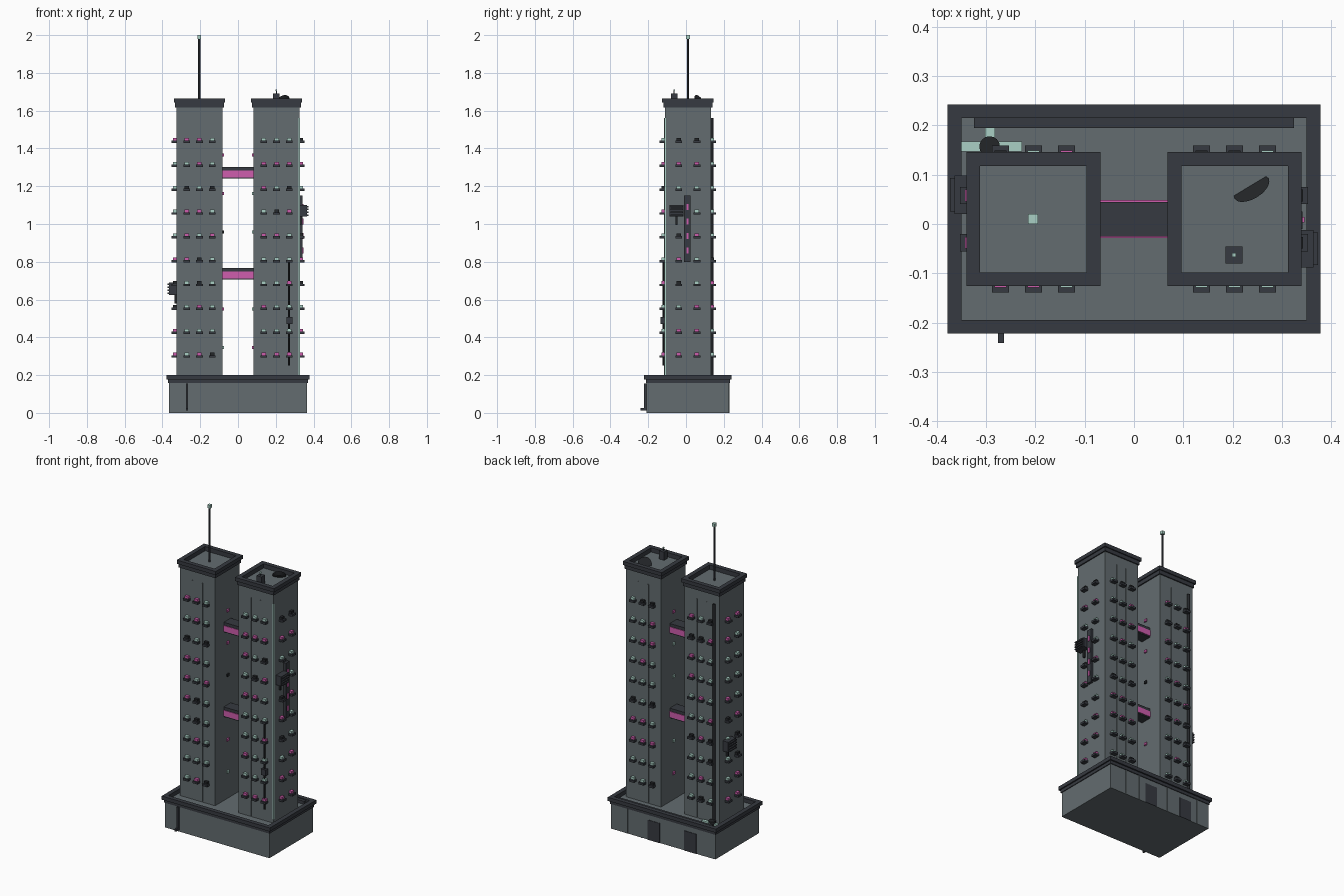
import bpy, bmesh, math, random
from mathutils import Matrix, Vector

if "Cube" in bpy.data.objects:
    bpy.data.objects.remove(bpy.data.objects["Cube"])

random.seed(4)
YC = 0.01            # depth centre of towers and podium
TX, H = 0.204, 0.122 # tower offset and half width


def mat(name, r, g, b):
    m = bpy.data.materials.new(name)
    m.diffuse_color = (r, g, b, 1)
    m.use_nodes = True
    m.node_tree.nodes["Principled BSDF"].inputs["Base Color"].default_value = m.diffuse_color
    return m


WALL = mat("slate wall", 0.125, 0.15, 0.16)
DARK = mat("charcoal trim", 0.037, 0.042, 0.052)
BLACK = mat("near black metal", 0.017, 0.019, 0.022)
PINK = mat("pink glow", 0.62, 0.11, 0.42)
PALE = mat("pale mint glow", 0.40, 0.63, 0.56)


def finish(name, bm, m):
    bmesh.ops.recalc_face_normals(bm, faces=bm.faces)
    me = bpy.data.meshes.new(name)
    bm.to_mesh(me)
    bm.free()
    me.materials.append(m)
    ob = bpy.data.objects.new(name, me)
    bpy.context.collection.objects.link(ob)
    return ob


def boxes(name, m, spans):
    """Each span is (x0, x1, y0, y1, z0, z1)."""
    bm = bmesh.new()
    for x0, x1, y0, y1, z0, z1 in spans:
        c = Matrix.Translation(((x0 + x1) / 2, (y0 + y1) / 2, (z0 + z1) / 2))
        s = Matrix.Diagonal((x1 - x0, y1 - y0, z1 - z0, 1))
        bmesh.ops.create_cube(bm, size=1, matrix=c @ s)
    return finish(name, bm, m)


def rod(name, m, a, b, r, r2=None, n=12):
    a, b = Vector(a), Vector(b)
    bm = bmesh.new()
    mx = Matrix.Translation((a + b) / 2) @ (b - a).to_track_quat('Z', 'Y').to_matrix().to_4x4()
    bmesh.ops.create_cone(bm, cap_ends=True, segments=n, radius1=r,
                          radius2=r if r2 is None else r2, depth=(b - a).length, matrix=mx)
    return finish(name, bm, m)


def ring(name, cx, layers):
    """Parapet: layers of (outer hx, outer hy, inner hx, inner hy, z0, z1)."""
    spans = []
    for ox, oy, ix, iy, z0, z1 in layers:
        for s in (-1, 1):
            xs, ys = sorted((s * ix, s * ox)), sorted((s * iy, s * oy))
            spans.append((cx + xs[0], cx + xs[1], YC - oy, YC + oy, z0, z1))
            spans.append((cx - ix, cx + ix, YC + ys[0], YC + ys[1], z0, z1))
    boxes(name, DARK, spans)


# Podium with parapet, back doors and rear roof beam
boxes("podium", WALL, [(-0.365, 0.365, -0.208, 0.228, 0, 0.175)])
ring("podium_parapet", 0, [(0.37, 0.223, 0.35, 0.205, 0.158, 0.177),
                           (0.378, 0.232, 0.35, 0.205, 0.177, 0.2)])
boxes("back_doors", DARK, [(c - 0.042, c + 0.042, 0.225, 0.231, 0, 0.125) for c in (0.065, -0.19)])
boxes("podium_wall_ribs", WALL, [(c - 0.003, c + 0.003, 0.225, 0.231, 0, 0.158)
                                 for c in (-0.28, -0.06, 0.15, 0.25)])
boxes("rear_roof_beam", DARK, [(-0.325, 0.325, 0.195, 0.2155, 0.17, 0.195)])

# Downspout on the podium front
boxes("downspout", DARK, [(-0.276, -0.264, -0.222, -0.206, 0.02, 0.156),
                          (-0.276, -0.264, -0.241, -0.206, 0.012, 0.026)])

# Towers with parapets and thin vertical ribs
for side, cx in (("left", -TX), ("right", TX)):
    boxes(side + "_tower", WALL, [(cx - H, cx + H, YC - H, YC + H, 0.17, 1.638)])
    ring(side + "_tower_parapet", cx, [(0.129, 0.129, 0.108, 0.108, 1.618, 1.642),
                                       (0.136, 0.136, 0.108, 0.108, 1.642, 1.665)])
    boxes(side + "_tower_ribs", WALL,
          [(cx + o - 0.003, cx + o + 0.003, YC - H - 0.004, YC + H + 0.004, 0.18, 1.56)
           for o in (-0.034, 0.034)])

# Window trays with lit or unlit boxes on front, back and outer sides
trays, lit = [], {PINK: [], PALE: [], BLACK: []}


def window(cx, cy, z, dx, dy):
    """Tray and window box projecting from the wall point along (dx, dy)."""
    def span(half, out, z0, z1):
        if dx:
            x0, x1 = sorted((cx - dx * 0.003, cx + dx * out))
            return (x0, x1, cy - half, cy + half, z0, z1)
        y0, y1 = sorted((cy - dy * 0.003, cy + dy * out))
        return (cx - half, cx + half, y0, y1, z0, z1)
    trays.append(span(0.0175, 0.027, z - 0.01, z + 0.003))
    m = random.choice((PINK, PALE, PALE, BLACK, PINK))
    lit[m].append(span(0.012, 0.017, z + 0.003, z + 0.017))


for i in range(10):
    z = 0.302 + 0.1262 * i
    for s in (-1, 1):
        for o in (-0.067, 0, 0.067):
            window(s * TX + o, YC - H, z, 0, -1)
            window(s * TX + o, YC + H, z, 0, 1)
        for o in (-0.048, 0.048):
            window(s * (TX + H), YC + o, z, s, 0)

# Small lamps on the facing inner walls
for i in range(6):
    z = 0.345 + 0.204 * i
    for s in (-1, 1):
        x0, x1 = sorted((s * (TX - H + 0.002), s * (TX - H - 0.009)))
        m = random.choice((PINK, PALE, BLACK))
        lit[m].append((x0, x1, YC - 0.01, YC + 0.01, z - 0.008, z + 0.008))
boxes("window_trays", DARK, trays)
boxes("pink_windows", PINK, lit[PINK])
boxes("mint_windows", PALE, lit[PALE])
boxes("unlit_windows", BLACK, lit[BLACK])

# Sky bridges with glowing sides
for label, z in (("lower", 0.705), ("upper", 1.24)):
    boxes(label + "_bridge", DARK, [(-0.085, 0.085, YC - 0.035, YC + 0.035, z, z + 0.062)])
    boxes(label + "_bridge_glow", PINK,
          [(-0.084, 0.084, YC + s * 0.0365 - 0.002, YC + s * 0.0365 + 0.002, z + 0.007, z + 0.043)
           for s in (-1, 1)])

# Mast on the left roof
rod("mast", DARK, (-0.205, 0.01, 1.63), (-0.205, 0.01, 1.985), 0.006, n=8)
boxes("mast_beacon", PALE, [(-0.215, -0.195, 0, 0.02, 1.98, 2.0)])

# Roof hut with beacon and tilted dish on the right roof
boxes("roof_hut", DARK, [(0.186, 0.22, -0.08, -0.046, 1.63, 1.69)])
rod("hut_aerial", DARK, (0.203, -0.063, 1.69), (0.203, -0.063, 1.705), 0.003, n=6)
boxes("hut_beacon", PALE, [(0.199, 0.207, -0.067, -0.059, 1.703, 1.711)])
n = Vector((-0.5 * 0.87, 0.83 * 0.87, 0.5)).normalized()
c = Vector((0.241, 0.068, 1.646))
rod("dish", BLACK, c - n * 0.006, c + n * 0.005, 0.02, 0.04, n=20)

# Rear riser pipe with its base drum and mint cross pipes
rod("rear_riser", BLACK, (-0.293, 0.137, 0.17), (-0.293, 0.137, 1.56), 0.009)
rod("riser_drum", BLACK, (-0.293, 0.157, 0.17), (-0.293, 0.157, 0.2), 0.021, n=16)
boxes("mint_cross_pipes", PALE, [(-0.35, -0.227, 0.147, 0.167, 0.17, 0.187),
                                 (-0.302, -0.282, 0.16, 0.215, 0.17, 0.187)])

# Mint strip along the front right corner of the right tower
boxes("corner_light_strip", PALE, [(0.321, 0.329, -0.115, -0.107, 0.2, 1.56)])

# Front conduit with junction box
rod("front_conduit", BLACK, (0.27, -0.119, 0.25), (0.27, -0.119, 0.82), 0.006, n=8)
boxes("junction_box", DARK, [(0.256, 0.288, -0.135, -0.11, 0.47, 0.508)])

# Vertical sign on the right wall with plain glowing dashes
boxes("sign_board", DARK, [(0.32, 0.342, -0.01, 0.025, 0.8, 1.15)])
boxes("sign_dashes", PINK, [(0.34, 0.346, 0.003, 0.014, z - 0.016, z + 0.016)
                            for z in (0.86, 0.937, 1.013, 1.09)])


# Ribbed cooling units on the outer walls
def cooler(name, s, y0, y1, z0, z1):
    def sx(a, b):
        return tuple(sorted((s * a, s * b)))
    body = [sx(0.32, 0.364) + (y0, y1, z0, z1)]
    for k in range(4):
        z = z0 + (z1 - z0) * (k + 0.5) / 4
        body.append(sx(0.36, 0.373) + (y0 + 0.005, y1 - 0.005, z - 0.004, z + 0.004))
    boxes(name, DARK, body)
    y = (y0 + y1) / 2
    boxes(name + "_drain", BLACK, [sx(0.324, 0.337) + (y - 0.005, y + 0.005, z0 - 0.045, z0)])


cooler("right_cooler", 1, -0.088, -0.012, 1.04, 1.1)
cooler("left_cooler", -1, 0.02, 0.098, 0.625, 0.69)
